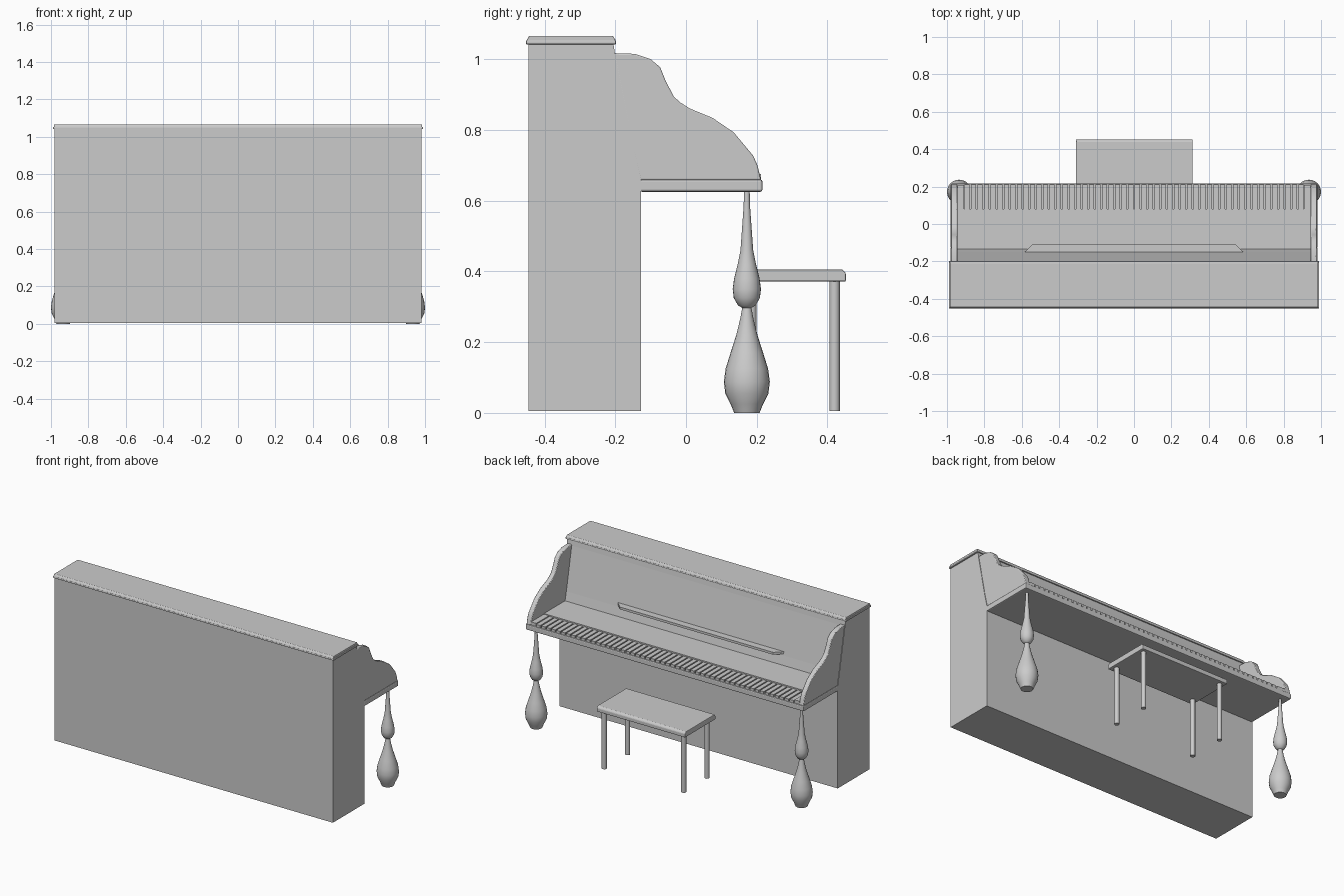
import bpy, bmesh, math

if "Cube" in bpy.data.objects:
    bpy.data.objects.remove(bpy.data.objects["Cube"])

def finish(name, bm, bevel=0.0, segs=2, smooth=False):
    bmesh.ops.recalc_face_normals(bm, faces=bm.faces)
    me = bpy.data.meshes.new(name)
    bm.to_mesh(me)
    bm.free()
    ob = bpy.data.objects.new(name, me)
    bpy.context.collection.objects.link(ob)
    if bevel:
        m = ob.modifiers.new("bevel", "BEVEL")
        m.width, m.segments = bevel, segs
    if smooth:
        bpy.ops.object.select_all(action='DESELECT')
        bpy.context.view_layer.objects.active = ob
        ob.select_set(True)
        bpy.ops.object.shade_smooth_by_angle(angle=math.radians(40))
    return ob

def add_box(bm, x0, x1, y0, y1, z0, z1):
    vs = bmesh.ops.create_cube(bm, size=1)["verts"]
    for v in vs:
        v.co = (x1 if v.co.x > 0 else x0, y1 if v.co.y > 0 else y0, z1 if v.co.z > 0 else z0)

def box(name, *dims, bevel=0.0, segs=2):
    bm = bmesh.new()
    add_box(bm, *dims)
    return finish(name, bm, bevel, segs)

def extrude_x(name, pts, x0, x1, bevel=0.0, smooth=False):
    """Extrude a (y, z) outline from x0 to x1."""
    bm = bmesh.new()
    f = bm.faces.new([bm.verts.new((x0, y, z)) for y, z in pts])
    r = bmesh.ops.extrude_face_region(bm, geom=[f])
    for v in r["geom"]:
        if isinstance(v, bmesh.types.BMVert):
            v.co.x = x1
    return finish(name, bm, bevel, 2, smooth)

def lathe(name, prof, x, y, sides=24):
    bm = bmesh.new()
    rings = [[bm.verts.new((x + r * math.cos(math.tau * i / sides),
                            y + r * math.sin(math.tau * i / sides), z))
              for i in range(sides)] for r, z in prof]
    for a, b in zip(rings, rings[1:]):
        for i in range(sides):
            j = (i + 1) % sides
            bm.faces.new((a[i], a[j], b[j], b[i]))
    bm.faces.new(rings[0])
    bm.faces.new(rings[-1])
    return finish(name, bm, smooth=True)

# cabinet with slanted upper front
extrude_x("cabinet", [(-0.445, 0.006), (-0.127, 0.006), (-0.127, 0.66), (-0.146, 0.74),
                      (-0.2, 1.01), (-0.205, 1.042), (-0.445, 1.042)], -0.98, 0.98)

# lid, flaring out towards its lower edge
extrude_x("lid_core", [(-0.453, 1.042), (-0.197, 1.042), (-0.2, 1.055), (-0.207, 1.066),
                       (-0.443, 1.066), (-0.45, 1.055)], -0.985, 0.985, bevel=0.003)
box("lid_rim", -0.99, 0.99, -0.452, -0.198, 1.042, 1.053, bevel=0.003)

# keybed and panel behind the keys
box("keybed", -0.98, 0.98, -0.13, 0.216, 0.625, 0.66, bevel=0.006)
box("key_panel", -0.945, 0.945, -0.135, 0.08, 0.655, 0.684)

# scrolled cheeks and key end blocks
cheek = [(-0.205, 1.017), (-0.145, 1.015), (-0.1, 1.0), (-0.073, 0.977), (-0.058, 0.94),
         (-0.035, 0.895), (-0.017, 0.878), (0.012, 0.86), (0.075, 0.834), (0.135, 0.793),
         (0.19, 0.727), (0.202, 0.7), (0.212, 0.658), (-0.13, 0.658), (-0.15, 0.74)]
for side, s in (("left", -1), ("right", 1)):
    extrude_x("cheek_" + side, cheek, s * 0.945, s * 0.977, bevel=0.004, smooth=True)
    a, b = sorted((s * 0.91, s * 0.946))
    box("key_block_" + side, a, b, 0.079, 0.208, 0.655, 0.68)

# keyboard
bm = bmesh.new()
n, w = 52, 1.82 / 52
for i in range(n):
    x = -0.91 + i * w
    add_box(bm, x + 0.004, x + w - 0.004, 0.079, 0.212, 0.655, 0.676)
finish("keys", bm)

# music ledge, tapering towards the player
bm = bmesh.new()
lo = [bm.verts.new((x, y, 0.748)) for x, y in ((-0.585, -0.15), (0.585, -0.15), (0.54, -0.106), (-0.54, -0.106))]
r = bmesh.ops.extrude_face_region(bm, geom=[bm.faces.new(lo)])
for v in r["geom"]:
    if isinstance(v, bmesh.types.BMVert):
        v.co.z += 0.015
finish("music_ledge", bm)

# turned legs
leg = [(0.036, 0), (0.046, 0.025), (0.061, 0.055), (0.065, 0.088), (0.06, 0.125), (0.046, 0.17),
       (0.03, 0.22), (0.019, 0.265), (0.013, 0.297), (0.025, 0.304), (0.037, 0.325), (0.04, 0.35),
       (0.036, 0.38), (0.026, 0.42), (0.018, 0.46), (0.013, 0.53), (0.009, 0.585), (0.008, 0.63)]
for side, s in (("left", -1), ("right", 1)):
    lathe("turned_leg_" + side, leg, s * 0.935, 0.172)

# bench
extrude_x("bench_seat", [(0.145, 0.371), (0.452, 0.371), (0.452, 0.395), (0.442, 0.406),
                         (0.155, 0.406), (0.145, 0.395)], -0.31, 0.314, bevel=0.004)
for fb, y in (("inner", 0.185), ("outer", 0.42)):
    for side, x in (("left", -0.278), ("right", 0.282)):
        lathe(f"bench_leg_{fb}_{side}", [(0.015, 0.006), (0.015, 0.375)], x, y, 12)
